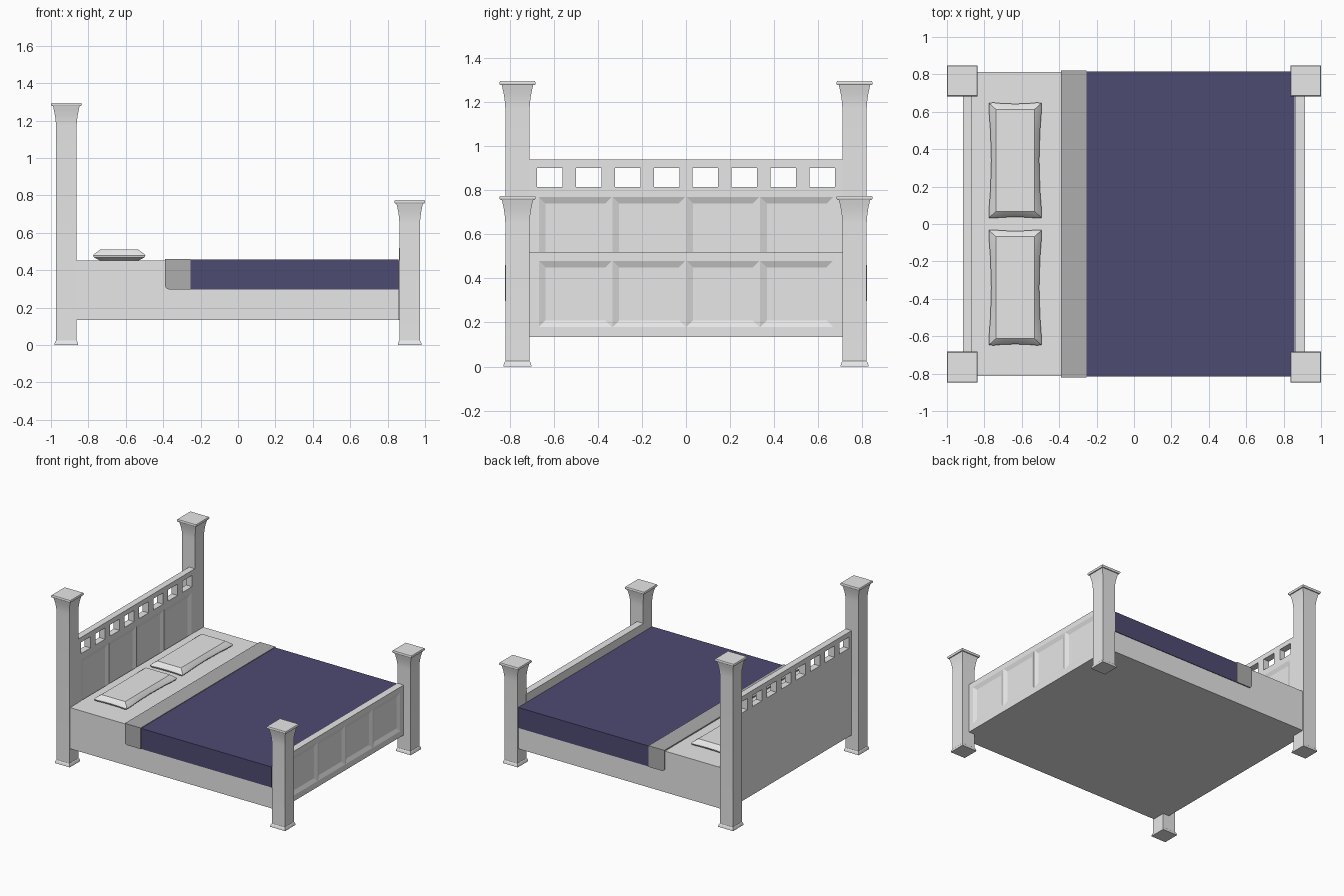
import bpy, bmesh
from mathutils import Matrix

cube = bpy.data.objects.get("Cube")
if cube:
    bpy.data.objects.remove(cube, do_unlink=True)


def material(name, rgb):
    m = bpy.data.materials.new(name)
    m.use_nodes = True
    m.diffuse_color = (*rgb, 1)
    m.node_tree.nodes["Principled BSDF"].inputs["Base Color"].default_value = (*rgb, 1)
    return m


GREY = material("light grey", (0.8, 0.8, 0.8))
FOLD = material("mid grey", (0.42, 0.42, 0.42))
NAVY = material("navy", (0.075, 0.07, 0.165))


def finish(bm, name, mat, smooth=None):
    bmesh.ops.recalc_face_normals(bm, faces=bm.faces)
    me = bpy.data.meshes.new(name)
    bm.to_mesh(me)
    bm.free()
    ob = bpy.data.objects.new(name, me)
    bpy.context.collection.objects.link(ob)
    me.materials.append(mat)
    if smooth:
        bpy.ops.object.select_all(action="DESELECT")
        ob.select_set(True)
        bpy.context.view_layer.objects.active = ob
        bpy.ops.object.shade_smooth_by_angle(angle=smooth)
    return ob


def add_box(bm, lo, hi):
    size = [b - a for a, b in zip(lo, hi)]
    mid = [(a + b) / 2 for a, b in zip(lo, hi)]
    return bmesh.ops.create_cube(
        bm, size=1, matrix=Matrix.Translation(mid) @ Matrix.Diagonal((*size, 1)))["verts"]


def box(name, lo, hi, mat):
    bm = bmesh.new()
    add_box(bm, lo, hi)
    return finish(bm, name, mat)


def loft(bm, rings):
    """Skin a stack of closed point rings and cap both ends."""
    loops = [[bm.verts.new(p) for p in ring] for ring in rings]
    n = len(loops[0])
    for a, b in zip(loops, loops[1:]):
        for i in range(n):
            j = (i + 1) % n
            bm.faces.new((a[i], a[j], b[j], b[i]))
    bm.faces.new(loops[0][::-1])
    bm.faces.new(loops[-1])


# Square posts with a stepped foot, flared neck and rounded cap
def post(name, x, y, top):
    profile = [(0, 0.064), (0.016, 0.061), (0.024, 0.055), (top - 0.125, 0.055),
               (top - 0.095, 0.057), (top - 0.065, 0.061), (top - 0.04, 0.066),
               (top - 0.018, 0.071), (top - 0.018, 0.078), (top - 0.012, 0.082),
               (top - 0.005, 0.082), (top, 0.079)]
    bm = bmesh.new()
    loft(bm, [[(x + sx * h, y + sy * h, z) for sx, sy in
               ((-1, -1), (1, -1), (1, 1), (-1, 1))] for z, h in profile])
    finish(bm, name, GREY, 0.6)


for side, y in (("right", -0.765), ("left", 0.765)):
    post("head_post_" + side, -0.918, y, 1.295)
    post("foot_post_" + side, 0.918, y, 0.775)


# Boards with four sunken panels on the +x face and optional window openings
def board(name, x0, x1, top, panel_z, windows=()):
    ob = box(name, (x0, -0.715, 0.135), (x1, 0.715, top), GREY)
    bm = bmesh.new()
    z0, z1 = panel_z
    for i in range(4):
        a = -0.67 + 0.335 * i + 0.002
        b = a + 0.331
        rings = []
        for x, inset in ((x1 - 0.012, 0.03), (x1, 0), (x1 + 0.01, 0)):
            rings.append([(x, a + inset, z0 + inset), (x, b - inset, z0 + inset),
                          (x, b - inset, z1 - inset), (x, a + inset, z1 - inset)])
        loft(bm, rings)
    for y in windows:
        add_box(bm, (x0 - 0.1, y - 0.058, 0.815), (x1 + 0.1, y + 0.058, 0.902))
    cutter = finish(bm, name + "_cutter", GREY)
    cutter.hide_render = True
    mod = ob.modifiers.new("openings", "BOOLEAN")
    mod.operation = "DIFFERENCE"
    mod.solver = "EXACT"
    mod.object = cutter
    bpy.context.view_layer.objects.active = ob
    bpy.ops.object.modifier_apply(modifier=mod.name)
    bpy.data.objects.remove(cutter, do_unlink=True)


board("headboard", -0.915, -0.865, 0.94, (0.3, 0.77),
      [(i - 3.5) * 0.1765 for i in range(8)])
board("footboard", 0.86, 0.915, 0.52, (0.18, 0.48))

# Base with mattress, blanket and folded sheet wrapped over it
box("base_and_mattress", (-0.866, -0.812, 0.135), (0.861, 0.812, 0.452), GREY)
box("blanket", (-0.256, -0.816, 0.298), (0.859, 0.816, 0.456), NAVY)

bm = bmesh.new()
add_box(bm, (-0.39, -0.821, 0.298), (-0.255, 0.821, 0.461))
corner = [e for e in bm.edges
          if all(v.co.x < -0.38 and v.co.z < 0.3 for v in e.verts)]
bmesh.ops.bevel(bm, geom=corner, offset=0.02, segments=4, affect="EDGES", profile=0.5)
finish(bm, "folded_sheet", FOLD)


# Pillows with pinched sides, bulging corners and a flat top
def pillow(name, cy):
    def ring(z, hx, hy, pinch):
        steps = [-1, -0.93, -0.8, -0.5, 0, 0.5, 0.8, 0.93]
        edge = [(t, -1) for t in steps] + [(1, t) for t in steps]
        edge += [(-a, -b) for a, b in edge]
        pts = []
        for u, v in edge:
            x = u * (hx - pinch * (1 - v * v))
            y = v * (hy - pinch * 0.6 * (1 - u * u))
            if pinch and abs(u) > 0.9 and abs(v) > 0.9:
                k = 1 - 0.04 * (abs(u) + abs(v) - 1.8) / 0.2
                x, y = x * k, y * (1 + k) / 2
            pts.append((-0.635 + x, cy + y, z))
        return pts

    bm = bmesh.new()
    loft(bm, [ring(0.45, 0.1, 0.27, 0), ring(0.468, 0.14, 0.31, 0.018),
              ring(0.478, 0.146, 0.313, 0.018), ring(0.486, 0.14, 0.307, 0.016),
              ring(0.51, 0.102, 0.272, 0)])
    finish(bm, name, GREY, 0.5)


pillow("pillow_right", -0.34)
pillow("pillow_left", 0.34)
